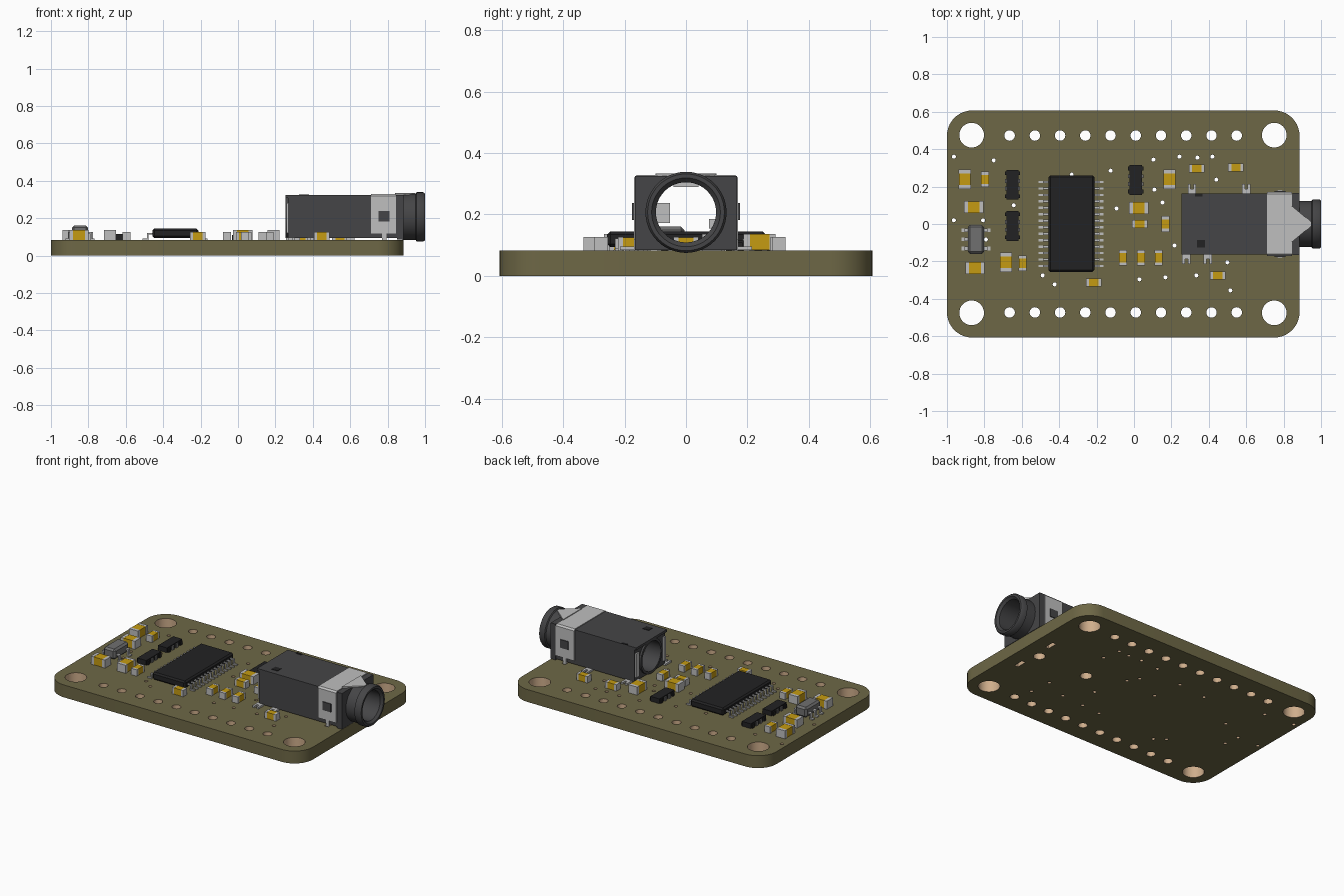
import bpy, bmesh, math
from mathutils import Matrix, Vector

if "Cube" in bpy.data.objects:
    bpy.data.objects.remove(bpy.data.objects["Cube"])

COLORS = {
    "olive_board": (0.155, 0.137, 0.061), "tan_hole": (0.62, 0.42, 0.26),
    "silver_metal": (0.52, 0.52, 0.52), "gold_ceramic": (0.56, 0.33, 0.006),
    "dark_plastic": (0.06, 0.06, 0.063), "black_resin": (0.016, 0.016, 0.017),
    "grey_plastic": (0.16, 0.16, 0.16),
}
MATS = {}
for key, c in COLORS.items():
    MATS[key] = bpy.data.materials.new(key)
    MATS[key].diffuse_color = (*c, 1)

TOP = 0.083                       # upper face of the board
AXIS = {"z": Matrix.Identity(4),  # profile plane and extrusion direction
        "x": Matrix(((0, 0, 1, 0), (1, 0, 0, 0), (0, 1, 0, 0), (0, 0, 0, 1)))}


def circle(x, y, r, n=24):
    return [(x + r * math.cos(2 * math.pi * i / n), y + r * math.sin(2 * math.pi * i / n)) for i in range(n)]


def rect(x0, x1, y0, y1):
    return [(x0, y0), (x1, y0), (x1, y1), (x0, y1)]


def prism(name, loops, a, b, mats, axis="z"):
    """Extrude an outline with holes from a to b along an axis."""
    cu = bpy.data.curves.new(name, "CURVE")
    cu.dimensions, cu.fill_mode, cu.extrude = "2D", "BOTH", (b - a) / 2
    for loop in loops:
        s = cu.splines.new("POLY")
        s.points.add(len(loop) - 1)
        for p, (u, v) in zip(s.points, loop):
            p.co = (u, v, 0, 1)
        s.use_cyclic_u = True
    ob = bpy.data.objects.new(name, cu)
    bpy.context.collection.objects.link(ob)
    bpy.ops.object.select_all(action="DESELECT")
    ob.select_set(True)
    bpy.context.view_layer.objects.active = ob
    bpy.ops.object.convert(target="MESH")
    ob = bpy.context.object
    ob.name = name
    me = ob.data
    bm = bmesh.new()
    bm.from_mesh(me)
    bmesh.ops.remove_doubles(bm, verts=bm.verts, dist=1e-5)
    bmesh.ops.translate(bm, verts=bm.verts, vec=(0, 0, (a + b) / 2))
    bmesh.ops.transform(bm, matrix=AXIS[axis], verts=bm.verts)
    bmesh.ops.recalc_face_normals(bm, faces=bm.faces)
    for f in bm.faces:
        f.smooth = False
        f.material_index = 0
    bm.to_mesh(me)
    bm.free()
    me.materials.clear()
    for m in mats:
        me.materials.append(MATS[m])
    return ob


def boxes(name, items):
    """One object from boxes given as (centre, size, material)."""
    bm = bmesh.new()
    names = list(dict.fromkeys(i[2] for i in items))
    for c, s, m in items:
        r = bmesh.ops.create_cube(bm, size=1, matrix=Matrix.Translation(c) @ Matrix.Diagonal((*s, 1)))
        for f in {f for v in r["verts"] for f in v.link_faces}:
            f.material_index = names.index(m)
    me = bpy.data.meshes.new(name)
    bm.to_mesh(me)
    bm.free()
    for m in names:
        me.materials.append(MATS[m])
    ob = bpy.data.objects.new(name, me)
    bpy.context.collection.objects.link(ob)
    return ob


def smooth(ob):
    bpy.ops.object.select_all(action="DESELECT")
    ob.select_set(True)
    bpy.context.view_layer.objects.active = ob
    bpy.ops.object.shade_smooth_by_angle(angle=math.radians(35))


# Circuit board with rounded corners, mounting, header, via and peg holes
CX, HX, HY, R = -0.0575, 0.9425, 0.607, 0.135
outline = []
for k, (sx, sy) in enumerate(((1, 1), (-1, 1), (-1, -1), (1, -1))):
    for i in range(11):
        t = math.pi / 2 * (k + i / 10)
        outline.append((CX + sx * (HX - R) + R * math.cos(t), sy * (HY - R) + R * math.sin(t)))
loops = [outline]
for s in (-1, 1):
    loops += [circle(x, s * 0.475, 0.066, 32) for x in (-0.868, 0.75)]
    loops += [circle(-0.665 + 0.1349 * i, s * 0.473, 0.028) for i in range(10)]
    loops.append(rect(0.768, 0.794, s * 0.145 - 0.035, s * 0.145 + 0.035))
loops += [circle(x, 0, 0.036) for x in (0.38, 0.75)]
VIAS = [(-.963, .36), (-.75, .34), (-.963, .02), (-.643, .1), (-.807, .02), (-.792, -.083),
        (-.333, .264), (-.125, .285), (.104, .344), (.243, .36), (.339, .355), (.419, .36),
        (.44, .237), (.109, .184), (.152, .115), (-.093, .083), (.216, -.115), (.333, -.275),
        (.499, -.205), (.515, -.355), (.029, -.296), (.168, -.285), (-.488, -.275), (-.424, -.323)]
loops += [circle(x, y, 0.011, 12) for x, y in VIAS]
board = prism("circuit_board", loops, 0, TOP, ["olive_board", "tan_hole"])
for f in board.data.polygons:
    c = f.center
    q = math.hypot(max(abs(c.x - CX) - HX + R, 0), max(abs(c.y) - HY + R, 0))
    if abs(f.normal.z) < 0.5 and q < R - 0.015:
        f.material_index = 1
smooth(board)


# Ceramic capacitors: gold body with silver end caps, along x or y
def capacitor(x, y, along_x, length, width, height):
    def size(l, w, h):
        return (l, w, h) if along_x else (w, l, h)
    items = [((x, y, TOP + height / 2), size(length * 0.62, width * 0.97, height * 0.97), "gold_ceramic")]
    for s in (-1, 1):
        d = s * length * 0.4
        items.append(((x + d * along_x, y + d * (not along_x), TOP + height / 2),
                      size(length * 0.2, width, height), "silver_metal"))
    boxes("capacitor", items)


for x, y, ax in ((-.905, .24, 0), (-.857, .09, 1), (-.85, -.235, 1), (-.685, -.205, 0),
                 (.19, .24, 0), (.025, .085, 1)):
    capacitor(x, y, ax, 0.104, 0.065, 0.054)
for x, y, ax in ((-.797, .238, 0), (-.595, -.21, 0), (.168, 0, 0), (.03, 0, 1), (.335, .296, 1),
                 (.545, .302, 1), (-.215, -.312, 1), (.447, -.276, 1),
                 (-.06, -.18, 0), (.037, -.18, 0), (.132, -.18, 0)):
    capacitor(x, y, ax, 0.083, 0.043, 0.043)

# Resistor arrays: black slab with four terminals per side
for x, y in ((-.65, .21), (-.65, -.01), (.01, .235)):
    items = [((x, y, TOP + 0.016), (0.066, 0.16, 0.032), "black_resin")]
    for i in range(4):
        for s in (-1, 1):
            items.append(((x + s * 0.034, y + (i - 1.5) * 0.041, TOP + 0.013), (0.014, 0.02, 0.026),
                          "black_resin" if i in (0, 3) else "grey_plastic"))
    boxes("resistor_array", items)


# Gull-wing leg made of shoulder, drop and foot
def leg(x0, x1, y, z, w):
    d = x1 - x0
    return [((x0 + d * 0.25, y, z), (abs(d) * 0.5, w, 0.008), "silver_metal"),
            ((x0 + d * 0.5, y, (z + TOP) / 2 + 0.002), (0.008, w, z - TOP + 0.004), "silver_metal"),
            ((x0 + d * 0.75, y, TOP + 0.004), (abs(d) * 0.5, w, 0.008), "silver_metal")]


# Main chip
chip = boxes("main_chip", [((-0.335, 0.002, 0.119), (0.245, 0.517, 0.05), "black_resin")])
bev = chip.modifiers.new("chamfer", "BEVEL")
bev.width, bev.segments = 0.01, 1
items = []
for i in range(14):
    y = (i - 6.5) * 0.0346
    items += leg(-0.455, -0.51, y, 0.117, 0.012) + leg(-0.215, -0.163, y, 0.117, 0.012)
boxes("main_chip_legs", items)

# Voltage regulator
reg = boxes("regulator", [((-0.845, -0.082, 0.127), (0.086, 0.155, 0.068), "grey_plastic")])
bev = reg.modifiers.new("chamfer", "BEVEL")
bev.width, bev.segments = 0.012, 1
items = []
for y in (-0.033, -0.082, -0.131):
    items += leg(-0.885, -0.922, y, 0.122, 0.02)
    if y != -0.082:
        items += leg(-0.805, -0.768, y, 0.122, 0.02)
boxes("regulator_legs", items)

# Jack body with a bore running right through it, rear collar and front flange
JZ = 0.207
bore = circle(0, JZ, 0.098, 40)
smooth(prism("jack_body", [rect(-.163, .163, .093, .324), bore], 0.268, 0.85, ["dark_plastic"], "x"))
smooth(prism("jack_flange", [rect(-.166, .166, .085, .325), bore], 0.85, 0.886, ["dark_plastic"], "x"))
smooth(prism("jack_rear_collar", [circle(0, JZ, 0.114, 40), bore], 0.255, 0.27, ["dark_plastic"], "x"))
boxes("jack_rear_roof", [((0.263, 0, 0.316), (0.016, 0.326, 0.016), "dark_plastic")])

# Round jack barrel with a lip, revolved around the x axis
bm = bmesh.new()
prof = [(.88, .098), (.88, .124), (.95, .124), (.955, .132), (.99, .132), (1, .125), (1, .112), (.985, .098)]
vs = [bm.verts.new((x, 0, JZ + r)) for x, r in prof]
es = [bm.edges.new((vs[i], vs[(i + 1) % len(vs)])) for i in range(len(vs))]
bmesh.ops.spin(bm, geom=vs + es, cent=(0, 0, JZ), axis=(1, 0, 0), angle=2 * math.pi, steps=48)
bmesh.ops.remove_doubles(bm, verts=bm.verts, dist=1e-4)
bmesh.ops.recalc_face_normals(bm, faces=bm.faces)
me = bpy.data.meshes.new("jack_barrel")
bm.to_mesh(me)
bm.free()
me.materials.append(MATS["dark_plastic"])
barrel = bpy.data.objects.new("jack_barrel", me)
bpy.context.collection.objects.link(barrel)
smooth(barrel)

# Metal clip wrapped over the jack, with its pointed tongue and side latches
clip = [(-.17, .118), (-.17, .318), (-.16, .329), (.16, .329), (.17, .318), (.17, .118),
        (.16, .118), (.16, .318), (-.16, .318), (-.16, .118)]
prism("jack_clip", [clip], 0.71, 0.846, ["silver_metal"], "x")
prism("clip_tongue", [[(.84, .1), (.84, -.1), (.945, -.012), (.945, .012)]], .324, .334, ["silver_metal"])
for s in (-1, 1):
    boxes("clip_latch", [((.78, s * .172, .21), (.06, .008, .055), "dark_plastic")])
    boxes("clip_pin", [((.781, s * .163, .095), (.024, .012, .07), "silver_metal")])

# Roof pockets, rear contacts, inner springs and forked solder tabs
boxes("roof_pockets", [((.345, .155, .325), (.04, .016, .004), "black_resin"),
                       ((.358, -.105, .325), (.045, .04, .004), "black_resin")])
boxes("rear_contacts", [((.264, .14, .2), (.012, .03, .16), "silver_metal"),
                        ((.264, -.145, .2), (.012, .02, .16), "silver_metal")])
boxes("inner_springs", [((.42, -.075, .205), (.1, .045, .065), "silver_metal"),
                        ((.6, 0, .297), (.12, .08, .016), "silver_metal"),
                        ((.6, .085, .17), (.1, .02, .03), "silver_metal")])
items = []
for x, s in ((.31, 1), (.6, 1), (.28, -1), (.395, -1)):
    items.append(((x, s * .17, .09), (.045, .035, .012), "silver_metal"))
    items += [((x + d, s * .2, .09), (.015, .03, .012), "silver_metal") for d in (-.015, .015)]
boxes("solder_tabs", items)

for m in bpy.data.materials:
    if m.users and not m.is_grease_pencil:
        m.use_nodes = True
        m.node_tree.nodes["Principled BSDF"].inputs["Base Color"].default_value = m.diffuse_color
